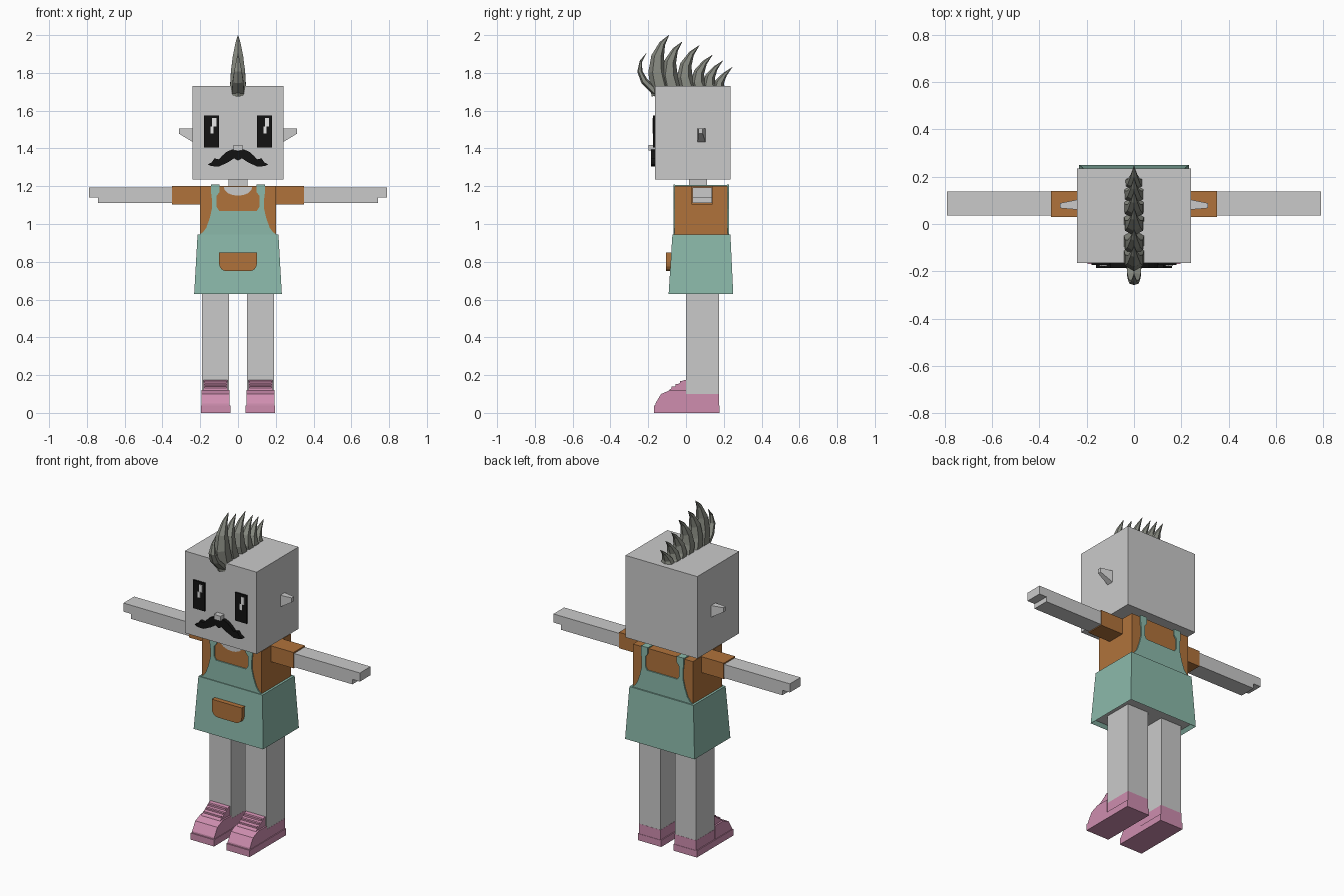
import bpy, bmesh, math
from mathutils import Vector

cube = bpy.data.objects.get("Cube")
if cube:
    bpy.data.objects.remove(cube, do_unlink=True)


def material(name, rgb):
    m = bpy.data.materials.new(name)
    m.use_nodes = True
    m.diffuse_color = (*rgb, 1)
    m.node_tree.nodes["Principled BSDF"].inputs["Base Color"].default_value = (*rgb, 1)
    return m


SKIN = material("light grey skin", (0.59, 0.59, 0.59))
SHIRT = material("orange brown cloth", (0.434, 0.171, 0.044))
TEAL = material("teal cloth", (0.258, 0.485, 0.402))
PINK = material("pink shoe", (0.62, 0.27, 0.43))
HAIR = material("grey green hair", (0.24, 0.25, 0.215))
BLACK = material("black", (0.006, 0.006, 0.006))
WHITE = material("white", (0.85, 0.85, 0.85))


def finish(name, bm, *mats):
    bmesh.ops.recalc_face_normals(bm, faces=bm.faces)
    me = bpy.data.meshes.new(name)
    bm.to_mesh(me)
    bm.free()
    for m in mats:
        me.materials.append(m)
    ob = bpy.data.objects.new(name, me)
    bpy.context.collection.objects.link(ob)
    return ob


def loft(bm, rings):
    """Skin a list of equal-length point rings and cap both ends."""
    loops = [[bm.verts.new(p) for p in r] for r in rings]
    n = len(loops[0])
    for a, b in zip(loops, loops[1:]):
        for i in range(n):
            j = (i + 1) % n
            bm.faces.new((a[i], a[j], b[j], b[i]))
    caps = [bm.faces.new(loops[0]), bm.faces.new(loops[-1])]
    return caps


def prism(name, pts, axis, lo, hi, mat):
    """Extrude a profile: (x, z) points along y, or (y, z) points along x."""
    bm = bmesh.new()
    if axis == "y":
        rings = [[(u, d, v) for u, v in pts] for d in (lo, hi)]
    else:
        rings = [[(d, u, v) for u, v in pts] for d in (lo, hi)]
    loft(bm, rings)
    return finish(name, bm, mat)


def rect(x0, x1, y0, y1, z):
    return [(x0, y0, z), (x1, y0, z), (x1, y1, z), (x0, y1, z)]


def box(name, x, y, z, mat):
    bm = bmesh.new()
    loft(bm, [rect(*x, *y, h) for h in z])
    return finish(name, bm, mat)


def mirrored(half):
    """Close a half outline that runs from the centre line back to it."""
    return half + [(-u, v) for u, v in reversed(half) if u > 0]


def flip(s, a, b):
    return tuple(sorted((s * a, s * b)))


# Head, neck and torso
box("head", (-0.24, 0.24), (-0.165, 0.235), (1.235, 1.73), SKIN)
box("neck", (-0.05, 0.05), (0.015, 0.11), (1.17, 1.24), SKIN)
box("shirt", (-0.2, 0.2), (-0.06, 0.22), (0.85, 1.2), SHIRT)
neckline = [(0.075 * math.cos(a), 1.195 - 0.045 * math.sin(a))
            for a in (math.pi * i / 8 for i in range(9))]
prism("neckline", neckline, "y", -0.063, -0.055, SKIN)

# Flared skirt with a recessed underside
bm = bmesh.new()
caps = loft(bm, [rect(-0.232, 0.232, -0.092, 0.25, 0.63),
                 rect(-0.214, 0.214, -0.072, 0.235, 0.945)])
bmesh.ops.recalc_face_normals(bm, faces=bm.faces)
bmesh.ops.inset_region(bm, faces=[caps[0]], thickness=0.022)
hem = min(bm.faces, key=lambda f: (round(f.calc_center_median().z, 4), -f.calc_area())) \
    if not caps[0].is_valid else caps[0]
bmesh.ops.translate(bm, verts=list(hem.verts), vec=(0, 0, 0.02))
hem.material_index = 1
finish("skirt", bm, TEAL, SKIN)

# Bib with straps, front and back, and the strap tops over the shoulders
bib = mirrored([(0, 1.07), (0.1, 1.07), (0.113, 1.09), (0.113, 1.15), (0.097, 1.17),
                (0.097, 1.208), (0.143, 1.208), (0.143, 1.17), (0.138, 1.13),
                (0.138, 1.08), (0.15, 1.03), (0.168, 0.98), (0.185, 0.957),
                (0.2, 0.947), (0.2, 0.93), (0, 0.93)])
prism("front_bib", bib, "y", -0.067, -0.058, TEAL)
prism("back_bib", bib, "y", 0.218, 0.227, TEAL)
for s in (1, -1):
    box("shoulder_strap", flip(s, 0.097, 0.143), (-0.066, 0.226), (1.199, 1.206), TEAL)

# Pocket with rounded lower corners
pocket = [(0, 0.85), (0.1, 0.85), (0.1, 0.79)]
pocket += [(0.06 + 0.04 * math.cos(a), 0.79 - 0.04 * math.sin(a))
           for a in (math.pi / 8 * i for i in range(1, 5))]
prism("pocket", mirrored(pocket + [(0, 0.75)]), "y", -0.107, -0.075, SHIRT)

# Limbs, shoes and ears
upper = [(0.0, 0.02), (0.0, 0.12), (-0.08, 0.122), (-0.132, 0.1), (-0.162, 0.05), (-0.165, 0.02)]
tongue = [(0.0, 0.1), (0.0, 0.175), (-0.015, 0.172), (-0.045, 0.15), (-0.085, 0.125), (-0.1, 0.1)]
for s in (1, -1):
    side = "left" if s > 0 else "right"
    box(side + "_sleeve", flip(s, 0.19, 0.35), (0.03, 0.14), (1.104, 1.2), SHIRT)
    arm = [(0.33, 1.11), (0.74, 1.11), (0.74, 1.14), (0.79, 1.14), (0.79, 1.192), (0.33, 1.192)]
    prism(side + "_arm", [(s * u, v) for u, v in arm], "y", 0.035, 0.137, SKIN)

    box(side + "_leg", flip(s, 0.048, 0.19), (0, 0.175), (0.1, 0.66), SKIN)
    box(side + "_shoe_heel", flip(s, 0.047, 0.191), (-0.001, 0.176), (0.03, 0.1), PINK)
    box(side + "_shoe_sole", flip(s, 0.041, 0.197), (-0.17, 0.178), (0, 0.04), PINK)
    prism(side + "_shoe_upper", upper, "x", *flip(s, 0.045, 0.193), PINK)
    prism(side + "_shoe_tongue", tongue, "x", *flip(s, 0.055, 0.183), PINK)
    for y, z in ((-0.027, 0.167), (-0.049, 0.15), (-0.07, 0.137)):
        box(side + "_lace", flip(s, 0.06, 0.178), (y - 0.006, y + 0.012), (z - 0.01, z + 0.003), PINK)

    bm = bmesh.new()
    loft(bm, [[(s * x, y0, z0), (s * x, y1, z0), (s * x, y1, 1.505), (s * x, y0, 1.505)]
              for x, y0, y1, z0 in ((0.23, 0.06, 0.105, 1.428), (0.312, 0.067, 0.088, 1.478))])
    finish(side + "_ear", bm, SKIN)

    # Eyes with a stepped highlight on the same side of each
    c = s * 0.14
    box(side + "_eye", (c - 0.039, c + 0.039), (-0.174, -0.165), (1.405, 1.575), BLACK)
    glint = [(-0.006, 1.48), (0.01, 1.48), (0.01, 1.515), (0.025, 1.515),
             (0.025, 1.56), (0.003, 1.56), (0.003, 1.515), (-0.006, 1.515)]
    prism(side + "_eye_glint", [(c + u, v) for u, v in glint], "y", -0.177, -0.17, WHITE)

# Moustache and nose
moustache = mirrored([(0, 1.385), (0.03, 1.395), (0.06, 1.382), (0.085, 1.36), (0.1, 1.342),
                      (0.125, 1.347), (0.138, 1.327), (0.16, 1.315), (0.14, 1.306),
                      (0.1, 1.305), (0.05, 1.328), (0.02, 1.348), (0, 1.335)])
prism("moustache", moustache, "y", -0.186, -0.16, BLACK)
box("nose", (-0.023, 0.023), (-0.198, -0.16), (1.388, 1.418), SKIN)


# Mohawk: swept-back spikes lofted along a curve
def spike(name, p0, p1, p2, width, depth):
    p0, p1, p2 = (Vector((0, *p)) for p in (p0, p1, p2))
    bm = bmesh.new()
    rings = []
    for t in (0, 0.3, 0.55, 0.8, 1):
        c = p0.lerp(p1, t).lerp(p1.lerp(p2, t), t)
        tan = (p1 - p0).lerp(p2 - p1, t).normalized()
        across = Vector((0, tan.z, -tan.y))
        k = max(1 - t ** 1.6, 0.02)
        rings.append([c + Vector((width * k * math.cos(a), 0, 0)) + across * depth * k * math.sin(a)
                      for a in (math.pi / 3 * i + math.pi / 6 for i in range(6))])
    loft(bm, rings)
    finish(name, bm, HAIR)


spike("front_hair_lock", (-0.15, 1.69), (-0.305, 1.8), (-0.21, 1.905), 0.038, 0.022)
for base, ty, tz in ((-0.13, -0.09, 2.0), (-0.065, -0.02, 1.965), (0.015, 0.07, 1.945),
                     (0.085, 0.14, 1.895), (0.145, 0.195, 1.865), (0.195, 0.245, 1.83)):
    spike("hair_spike", (base, 1.69), (base - 0.065, tz - 0.1), (ty, tz), 0.051,
          0.03 + 0.09 * (tz - 1.73))
